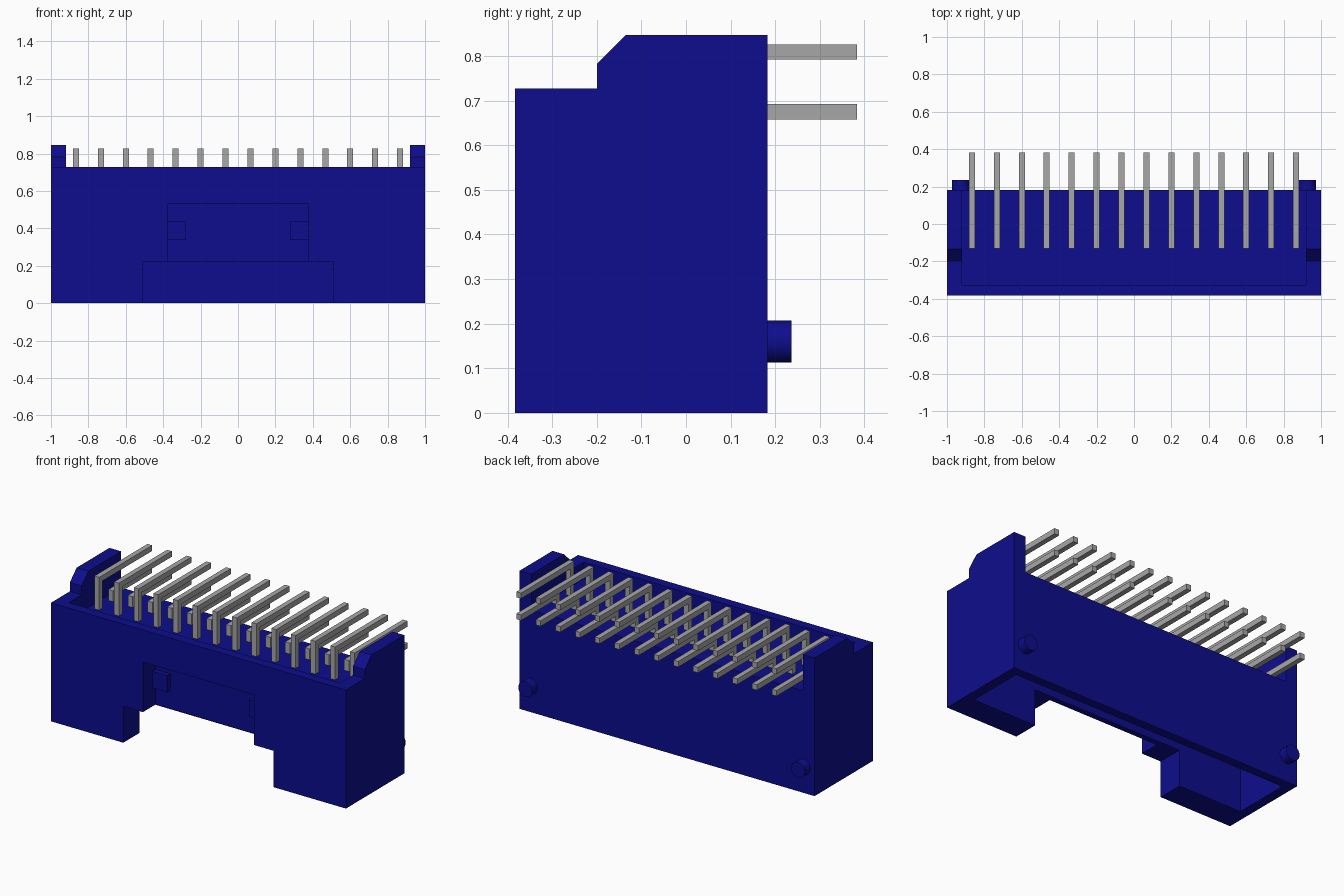
import bpy, bmesh, math
from mathutils import Matrix

if "Cube" in bpy.data.objects:
    bpy.data.objects.remove(bpy.data.objects["Cube"])


def material(name, rgb):
    m = bpy.data.materials.new(name)
    m.diffuse_color = (*rgb, 1)
    m.use_nodes = True
    m.node_tree.nodes["Principled BSDF"].inputs["Base Color"].default_value = m.diffuse_color
    return m


BLUE = material("deep blue plastic", (0.004, 0.004, 0.27))
GREY = material("grey metal", (0.39, 0.39, 0.39))


def finish(name, bm, mat):
    bmesh.ops.recalc_face_normals(bm, faces=bm.faces)
    mesh = bpy.data.meshes.new(name)
    bm.to_mesh(mesh)
    bm.free()
    mesh.materials.append(mat)
    ob = bpy.data.objects.new(name, mesh)
    bpy.context.collection.objects.link(ob)
    return ob


def add_profile(bm, points, x0, x1):
    """Extrude a (y, z) outline from x0 to x1."""
    face = bm.faces.new([bm.verts.new((x0, y, z)) for y, z in points])
    new = bmesh.ops.extrude_face_region(bm, geom=[face])["geom"]
    verts = [v for v in new if isinstance(v, bmesh.types.BMVert)]
    bmesh.ops.translate(bm, verts=verts, vec=(x1 - x0, 0, 0))


def box(name, x, y, z, mat=BLUE):
    bm = bmesh.new()
    add_profile(bm, [(y[0], z[0]), (y[1], z[0]), (y[1], z[1]), (y[0], z[1])], *x)
    return finish(name, bm, mat)


# Housing: side outline extruded over the full width
FRONT, BACK, RIM = -0.383, 0.183, 0.727
bm = bmesh.new()
add_profile(bm, [(FRONT, 0), (BACK, 0), (BACK, 0.847), (-0.135, 0.847),
                 (-0.2, 0.782), (-0.2, RIM), (FRONT, RIM)], -1, 1)
housing = finish("housing", bm, BLUE)

# Cuts: space between ears, pin pocket, mating cavity, front slot, key recess
cuts = [
    ((-0.92, 0.92), (-0.6, 0.5), (RIM, 1.1)),
    ((-0.92, 0.92), (-0.325, 0.5), (0.625, 1.0)),
    ((-0.94, 0.94), (-0.225, 0.128), (-0.1, 0.5)),
    ((-0.51, 0.51), (-0.6, -0.1), (-0.2, 0.223)),
    ((-0.377, 0.377), (-0.5, -0.26), (0.1, 0.53)),
]
for x, y, z in cuts:
    cutter = box("cutter", x, y, z)
    cutter.hide_render = True
    mod = housing.modifiers.new("cut", 'BOOLEAN')
    mod.operation = 'DIFFERENCE'
    mod.solver = 'EXACT'
    mod.object = cutter
    bpy.context.view_layer.objects.active = housing
    bpy.ops.object.modifier_apply(modifier=mod.name)
    bpy.data.objects.remove(cutter)

for side, s in (("left", -1), ("right", 1)):
    # Latch catches in the corners of the key recess
    box(side + "_catch", sorted((s * 0.277, s * 0.38)), (-0.29, -0.255), (0.337, 0.438))
    # Round locating pegs on the back
    bm = bmesh.new()
    bmesh.ops.create_cone(bm, cap_ends=True, segments=24, radius1=0.047,
                          radius2=0.047, depth=0.075,
                          matrix=Matrix.Translation((s * 0.925, 0.1985, 0.16))
                          @ Matrix.Rotation(math.pi / 2, 4, 'X'))
    peg = finish(side + "_peg", bm, BLUE)
    bpy.ops.object.select_all(action='DESELECT')
    peg.select_set(True)
    bpy.context.view_layer.objects.active = peg
    bpy.ops.object.shade_smooth_by_angle()

# Two rows of right-angled pins
COUNT, PITCH, T, TIP, FOOT = 14, 0.1333, 0.034, 0.383, 0.25
for name, y, top in (("upper_pins", -0.13, 0.826), ("lower_pins", 0.004, 0.692)):
    bm = bmesh.new()
    for i in range(COUNT):
        x = (i - (COUNT - 1) / 2) * PITCH
        add_profile(bm, [(y, FOOT), (y + T, FOOT), (y + T, top - T),
                         (TIP, top - T), (TIP, top), (y, top)],
                    x - 0.016, x + 0.016)
    finish(name, bm, GREY)
